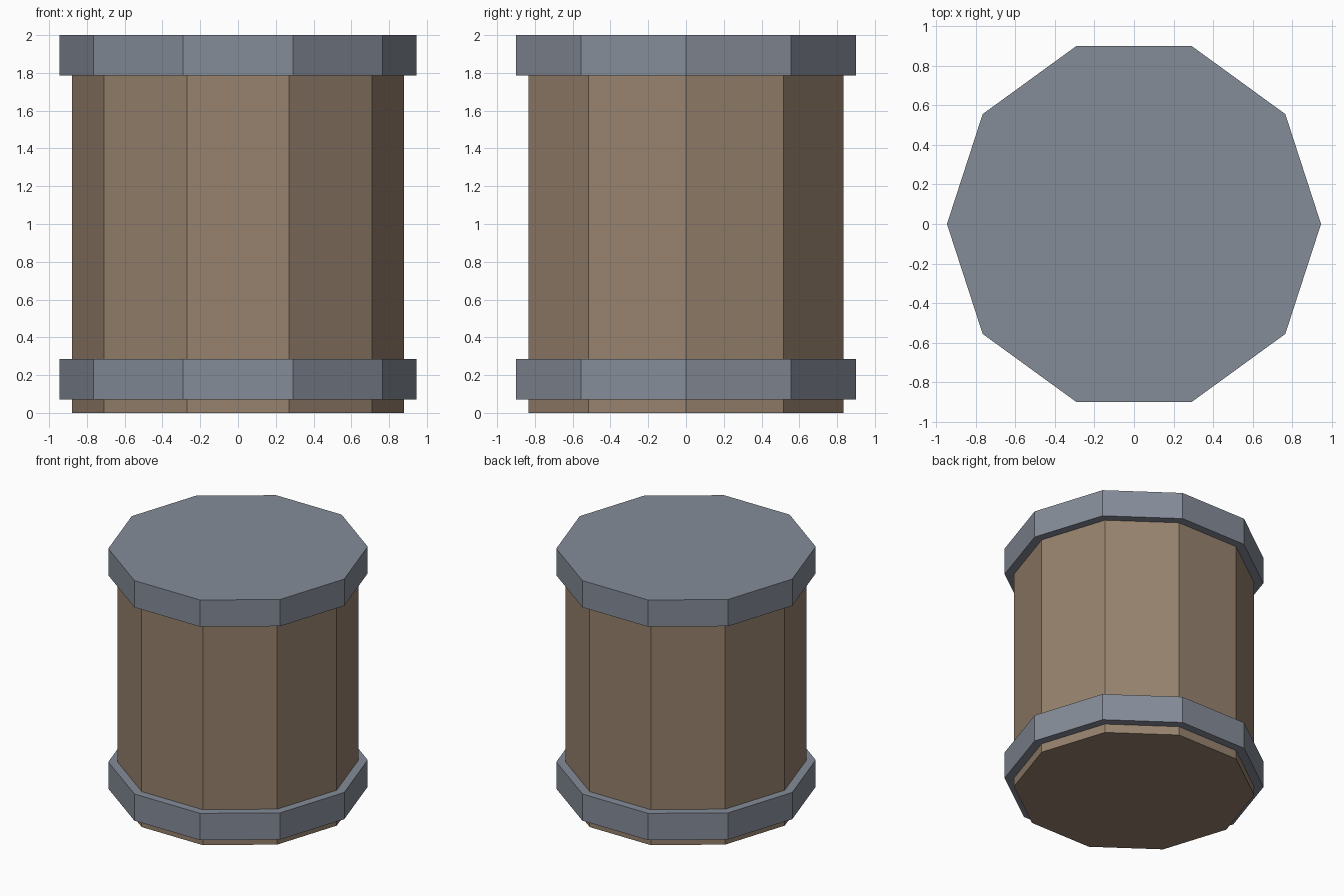
import bpy
import bmesh
from math import cos, sin, tau

cube = bpy.data.objects.get("Cube")
if cube:
    bpy.data.objects.remove(cube, do_unlink=True)

SIDES = 10
BODY_R = 0.878
BAND_R = 0.945


def material(name, rgb):
    mat = bpy.data.materials.new(name)
    mat.use_nodes = True
    mat.diffuse_color = (*rgb, 1)
    mat.node_tree.nodes["Principled BSDF"].inputs["Base Color"].default_value = (*rgb, 1)
    return mat


def prism(name, radius, bottom, top, mat):
    """Flat-sided upright drum with a corner on the x axis."""
    bm = bmesh.new()
    base = bm.faces.new([
        bm.verts.new((radius * cos(tau * i / SIDES), radius * sin(tau * i / SIDES), bottom))
        for i in range(SIDES)])
    lid = bmesh.ops.extrude_face_region(bm, geom=[base], use_keep_orig=True)["geom"]
    bmesh.ops.translate(bm, vec=(0, 0, top - bottom),
                        verts=[v for v in lid if isinstance(v, bmesh.types.BMVert)])
    bmesh.ops.recalc_face_normals(bm, faces=bm.faces)
    mesh = bpy.data.meshes.new(name)
    bm.to_mesh(mesh)
    bm.free()
    mesh.materials.append(mat)
    obj = bpy.data.objects.new(name, mesh)
    bpy.context.collection.objects.link(obj)
    return obj


wood = material("brown wood", (0.31, 0.225, 0.155))
metal = material("blue grey metal", (0.235, 0.262, 0.315))

# Wooden drum, with a metal lid and a metal band near the foot
prism("barrel_body", BODY_R, 0, 1.9, wood)
prism("top_lid", BAND_R, 1.785, 2, metal)
prism("lower_band", BAND_R, 0.07, 0.285, metal)
